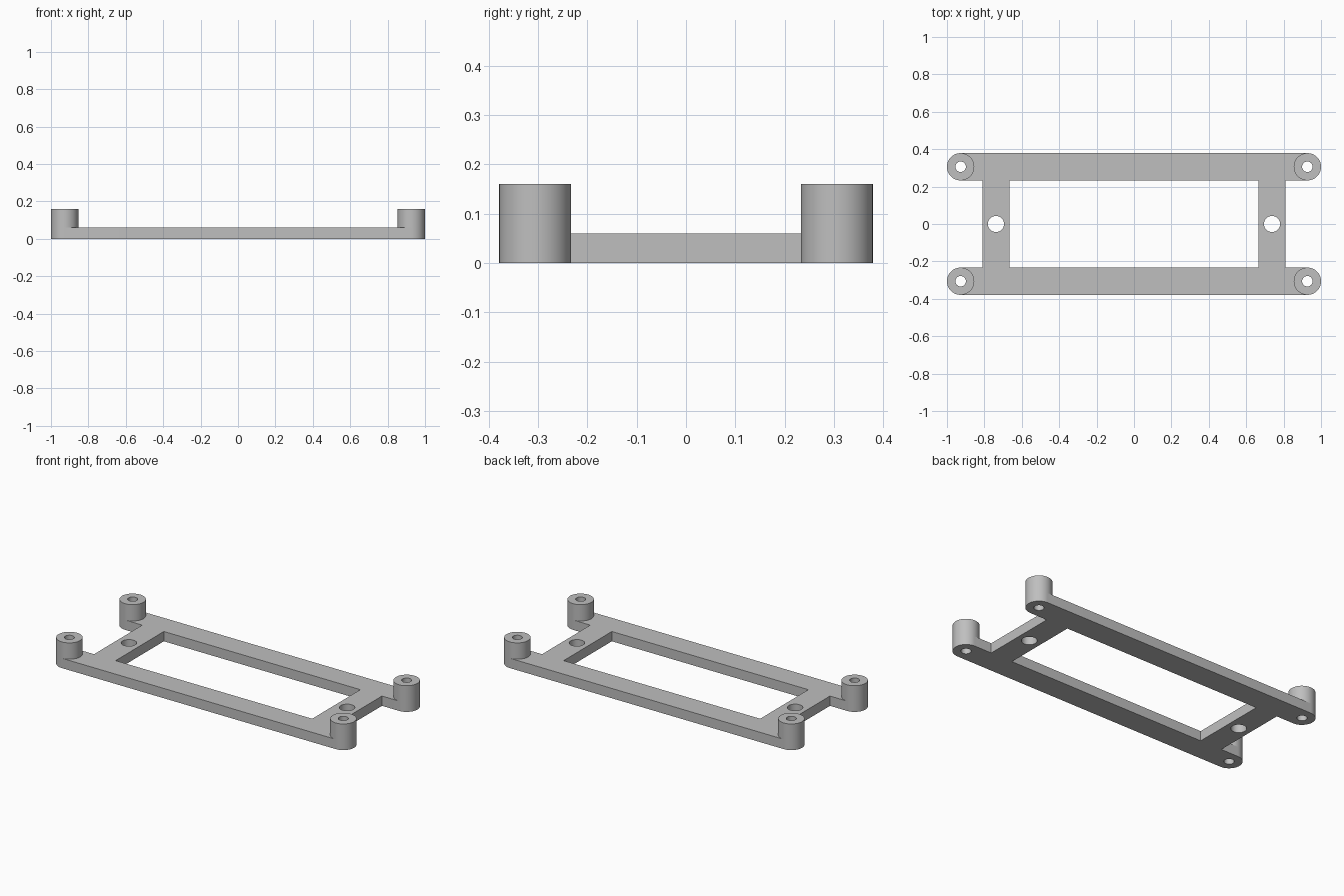
import bpy
import bmesh
from math import cos, sin, pi, radians

cube = bpy.data.objects.get("Cube")
if cube:
    bpy.data.objects.remove(cube, do_unlink=True)

# Main dimensions
PLATE_H, POST_H = 0.06, 0.16
POST_X, POST_Y, POST_R = 0.927, 0.306, 0.073
BORE_R, SCREW_R, SCREW_X = 0.028, 0.043, 0.738
BAR_OUT, BAR_IN = 0.811, 0.665
RAIL_IN = POST_Y - POST_R

grey = bpy.data.materials.new("plain grey")
grey.use_nodes = True
colour = (0.52, 0.52, 0.52, 1)
grey.diffuse_color = colour
grey.node_tree.nodes["Principled BSDF"].inputs["Base Color"].default_value = colour


def arc(cx, cy, r, start, end, steps):
    angles = [start + (end - start) * i / steps for i in range(steps + 1)]
    return [(cx + r * cos(a), cy + r * sin(a)) for a in angles]


def circle(cx, cy, r, steps=64):
    return arc(cx, cy, r, 0, 2 * pi, steps)[:-1]


def extruded(name, loops, bottom, top):
    """Fill the first loop, leave the others as holes, and give it height."""
    curve = bpy.data.curves.new(name + " profile", "CURVE")
    curve.dimensions = "2D"
    curve.fill_mode = "BOTH"
    curve.extrude = (top - bottom) / 2
    for loop in loops:
        spline = curve.splines.new("POLY")
        spline.points.add(len(loop) - 1)
        for point, (x, y) in zip(spline.points, loop):
            point.co = (x, y, 0, 1)
        spline.use_cyclic_u = True
    helper = bpy.data.objects.new(name + " profile", curve)
    mesh = bpy.data.meshes.new_from_object(helper)
    bpy.data.objects.remove(helper)
    bpy.data.curves.remove(curve)

    # Weld walls to caps and lift to the right level
    bm = bmesh.new()
    bm.from_mesh(mesh)
    bmesh.ops.remove_doubles(bm, verts=bm.verts, dist=0.0001)
    bmesh.ops.recalc_face_normals(bm, faces=bm.faces)
    bmesh.ops.translate(bm, verts=bm.verts, vec=(0, 0, (top + bottom) / 2))
    bm.to_mesh(mesh)
    bm.free()
    mesh.name = name
    mesh.materials.clear()
    mesh.materials.append(grey)
    obj = bpy.data.objects.new(name, mesh)
    bpy.context.collection.objects.link(obj)
    bpy.ops.object.select_all(action="DESELECT")
    obj.select_set(True)
    bpy.context.view_layer.objects.active = obj
    bpy.ops.object.shade_smooth_by_angle(angle=radians(30))
    return obj


corners = [(sx, sy) for sx in (-1, 1) for sy in (-1, 1)]

# Frame plate: two round-ended rails joined by two crossbars, with all holes
quarter = [(BAR_OUT, RAIL_IN)] + arc(POST_X, POST_Y, POST_R, -pi / 2, pi / 2, 32)
back = quarter + [(-x, y) for x, y in reversed(quarter)]
outline = back + [(x, -y) for x, y in reversed(back)]
window = [(BAR_IN, RAIL_IN), (-BAR_IN, RAIL_IN), (-BAR_IN, -RAIL_IN), (BAR_IN, -RAIL_IN)]
bores = [circle(sx * POST_X, sy * POST_Y, BORE_R) for sx, sy in corners]
screws = [circle(s * SCREW_X, 0, SCREW_R) for s in (-1, 1)]
extruded("frame_plate", [outline, window] + bores + screws, 0, PLATE_H)

# Hollow corner posts standing on the plate
for sx, sy in corners:
    name = ("front" if sy < 0 else "back") + ("_left" if sx > 0 else "_right") + "_post"
    x, y = sx * POST_X, sy * POST_Y
    extruded(name, [circle(x, y, POST_R), circle(x, y, BORE_R)], PLATE_H, POST_H)
